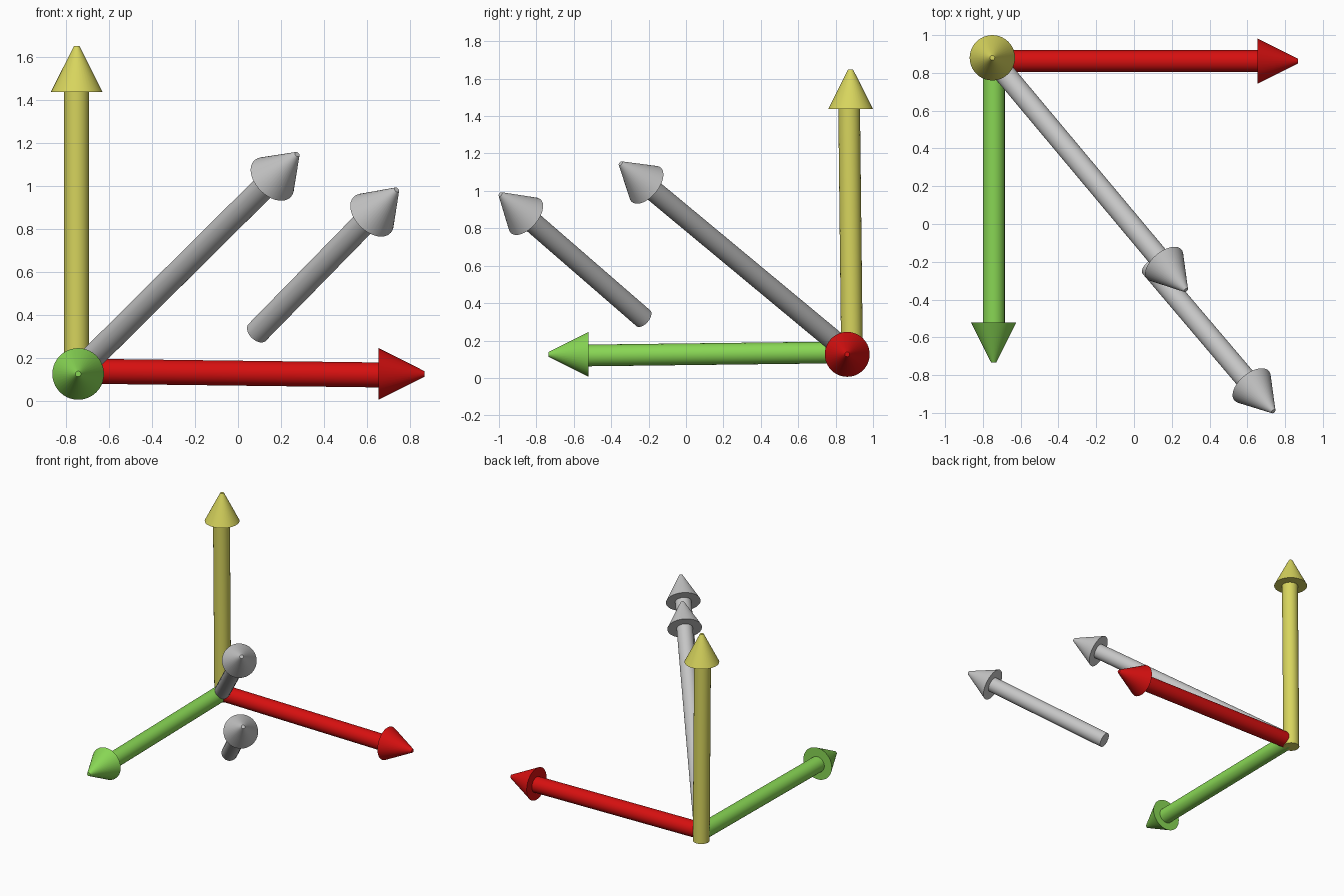
import bpy
import math
from mathutils import Vector

cube = bpy.data.objects.get("Cube")
if cube:
    bpy.data.objects.remove(cube, do_unlink=True)

SHAFT_RADIUS = 0.058
HEAD_RADIUS = 0.12
TIP_RADIUS = 0.013
HEAD_LENGTH = 0.213


def make_material(name, color):
    mat = bpy.data.materials.new(name)
    mat.use_nodes = True
    mat.diffuse_color = (*color, 1)
    mat.node_tree.nodes["Principled BSDF"].inputs["Base Color"].default_value = (*color, 1)
    return mat


def tapered_rod(name, start, end, r1, r2, mat):
    """Round solid running from start to end."""
    start, end = Vector(start), Vector(end)
    axis = end - start
    bpy.ops.mesh.primitive_cone_add(
        vertices=40, radius1=r1, radius2=r2, depth=axis.length,
        location=(start + end) / 2,
        rotation=axis.to_track_quat('Z', 'Y').to_euler())
    obj = bpy.context.object
    obj.name = name
    obj.data.name = name
    obj.data.materials.append(mat)
    bpy.ops.object.shade_smooth_by_angle(angle=math.radians(30))
    return obj


def arrow(name, tail, neck, tip, direction, radius, mat):
    """Shaft from tail to neck, with a cone head that ends at tip."""
    head_base = Vector(tip) - Vector(direction).normalized() * HEAD_LENGTH
    tapered_rod(name + "_shaft", tail, neck, radius, radius, mat)
    tapered_rod(name + "_head", head_base, tip, HEAD_RADIUS, TIP_RADIUS, mat)


red = make_material("red", (0.68, 0.005, 0.005))
green = make_material("green", (0.25, 0.68, 0.09))
yellow = make_material("yellow", (0.68, 0.66, 0.11))
grey = make_material("grey", (0.56, 0.56, 0.56))

# Three axis arrows; their shafts lean very slightly off the head axes
arrow("side_axis", (-0.75, 0.862, 0.139), (0.68, 0.862, 0.121),
      (0.867, 0.862, 0.126), (1, 0, 0), SHAFT_RADIUS, red)
arrow("front_axis", (-0.742, 0.87, 0.137), (-0.742, -0.54, 0.12),
      (-0.743, -0.734, 0.126), (0, -1, 0), SHAFT_RADIUS, green)
arrow("upright_axis", (-0.75, 0.888, 0.08), (-0.75, 0.872, 1.46),
      (-0.75, 0.88, 1.65), (0, 0, 1), SHAFT_RADIUS, yellow)

# Two parallel diagonal arrows
for name, tail, tip in (
        ("long_diagonal", (-0.75, 0.875, 0.13), (0.275, -0.35, 1.147)),
        ("short_diagonal", (0.089, -0.228, 0.319), (0.738, -0.992, 0.982))):
    along = Vector(tip) - Vector(tail)
    neck = Vector(tip) - along.normalized() * (HEAD_LENGTH - 0.02)
    arrow(name, tail, neck, tip, along, 0.056, grey)
